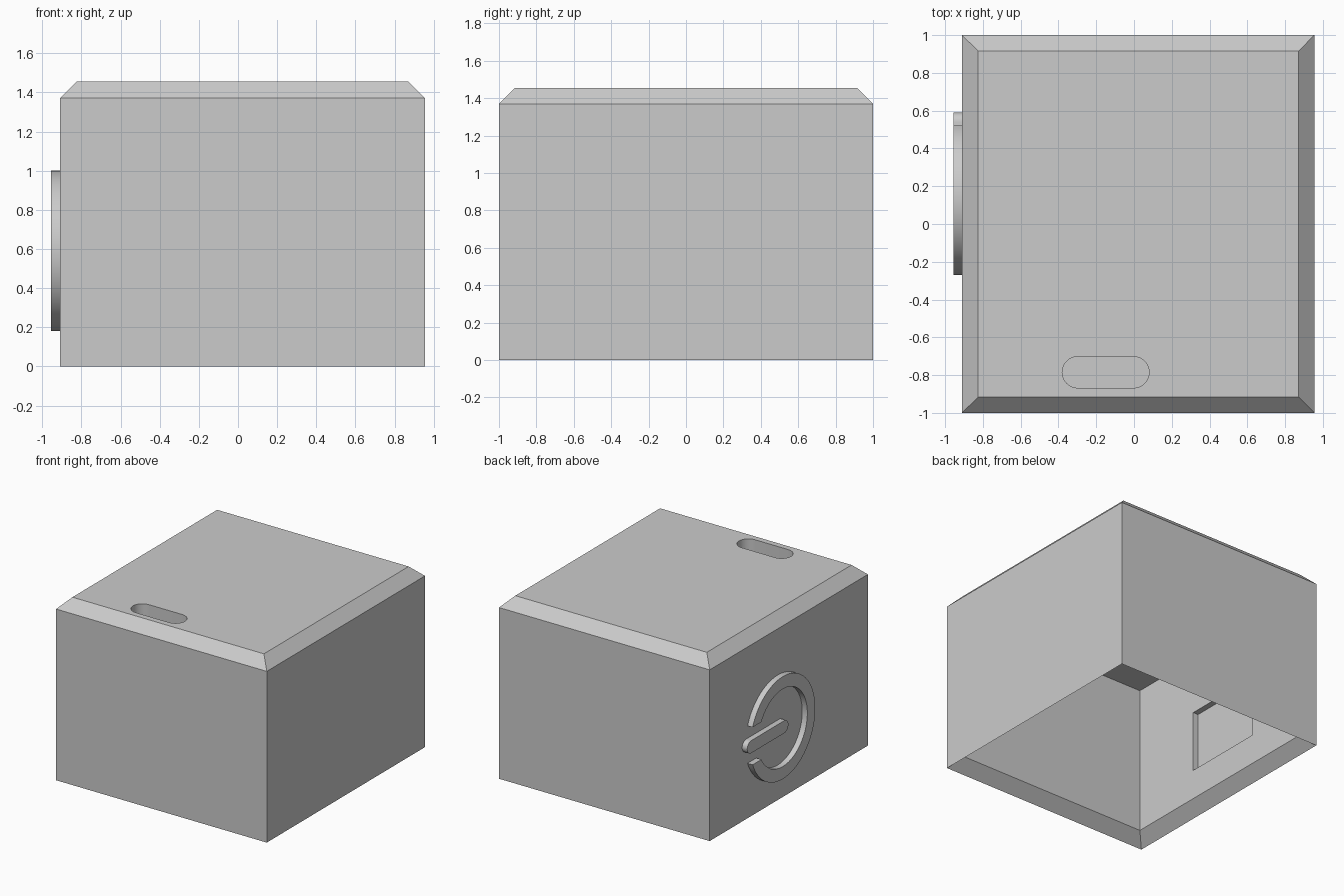
import bpy, bmesh, math
from mathutils import Vector

if "Cube" in bpy.data.objects:
    bpy.data.objects.remove(bpy.data.objects["Cube"])

grey = bpy.data.materials.new("plain grey")
grey.diffuse_color = (0.6, 0.6, 0.6, 1)
grey.use_nodes = True
grey.node_tree.nodes["Principled BSDF"].inputs["Base Color"].default_value = grey.diffuse_color

X0, X1, Y0, Y1 = -0.91, 0.955, -1.0, 1.0


def finish(name, bm):
    bmesh.ops.recalc_face_normals(bm, faces=bm.faces)
    mesh = bpy.data.meshes.new(name)
    bm.to_mesh(mesh)
    bm.free()
    mesh.materials.append(grey)
    ob = bpy.data.objects.new(name, mesh)
    bpy.context.collection.objects.link(ob)
    return ob


def activate(ob):
    bpy.ops.object.select_all(action='DESELECT')
    ob.select_set(True)
    bpy.context.view_layer.objects.active = ob


def prism(name, outline, offset):
    """Extrude a closed 3D outline by an offset vector."""
    bm = bmesh.new()
    face = bm.faces.new([bm.verts.new(p) for p in outline])
    ext = bmesh.ops.extrude_face_region(bm, geom=[face])
    verts = [g for g in ext["geom"] if isinstance(g, bmesh.types.BMVert)]
    bmesh.ops.translate(bm, verts=verts, vec=Vector(offset))
    return finish(name, bm)


def stadium(a0, a1, b, r, n=16):
    """Outline of a slot with round ends, from a0 to a1 along one axis."""
    pts = []
    for centre, start in ((a1 - r, -90), (a0 + r, 90)):
        for i in range(n + 1):
            t = math.radians(start + 180 * i / n)
            pts.append((centre + r * math.cos(t), b + r * math.sin(t)))
    return pts


def cut(target, cutter):
    activate(target)
    mod = target.modifiers.new("cut", 'BOOLEAN')
    mod.operation, mod.solver, mod.object = 'DIFFERENCE', 'EXACT', cutter
    bpy.ops.object.modifier_apply(modifier=mod.name)
    bpy.data.objects.remove(cutter)


# Hollow cover: chamfered top, open underside with a bevelled knife-edge rim
bm = bmesh.new()
rings = []
for inset, z in ((0.085, 1.455), (0, 1.37), (0, 0), (0.09, 0.09), (0.09, 1.275)):
    rings.append([bm.verts.new((x, y, z)) for x, y in (
        (X0 + inset, Y0 + inset), (X1 - inset, Y0 + inset),
        (X1 - inset, Y1 - inset), (X0 + inset, Y1 - inset))])
for a, b in zip(rings, rings[1:]):
    for i in range(4):
        j = (i + 1) % 4
        bm.faces.new((a[i], a[j], b[j], b[i]))
bm.faces.new(rings[0])
bm.faces.new(rings[-1])
cover = finish("cover", bm)

# Blind finger slot in the top
cut(cover, prism("slot_cutter",
                 [(x, y, 1.32) for x, y in stadium(-0.38, 0.08, -0.785, 0.083)],
                 (0, 0, 0.3)))

# Shallow rectangular pocket inside the left wall
cut(cover, prism("pocket_cutter",
                 [(-0.866, y, z) for y, z in ((-0.30, 0.33), (0.375, 0.33),
                                              (0.375, 0.82), (-0.30, 0.82))],
                 (0.2, 0, 0)))

# Raised open ring on the left wall, its gap cut level
CY, CZ, R_OUT, R_IN, GAP, N = 0.14, 0.59, 0.41, 0.31, 0.15, 64
outline = []
for r, flip in ((R_OUT, False), (R_IN, True)):
    a = math.asin(GAP / r)
    arc = [a + (2 * math.pi - 2 * a) * i / N for i in range(N + 1)]
    for t in (reversed(arc) if flip else arc):
        outline.append((X0, CY + r * math.cos(t), CZ + r * math.sin(t)))
ring = prism("raised_ring", outline, (-0.045, 0, 0))

# Raised round-ended bar through the ring's gap
bar = prism("raised_bar",
            [(X0, y, z) for y, z in stadium(0.07, 0.59, CZ, 0.05)],
            (-0.045, 0, 0))

for ob in (cover, ring, bar):
    activate(ob)
    bpy.ops.object.shade_smooth_by_angle(angle=math.radians(30))
